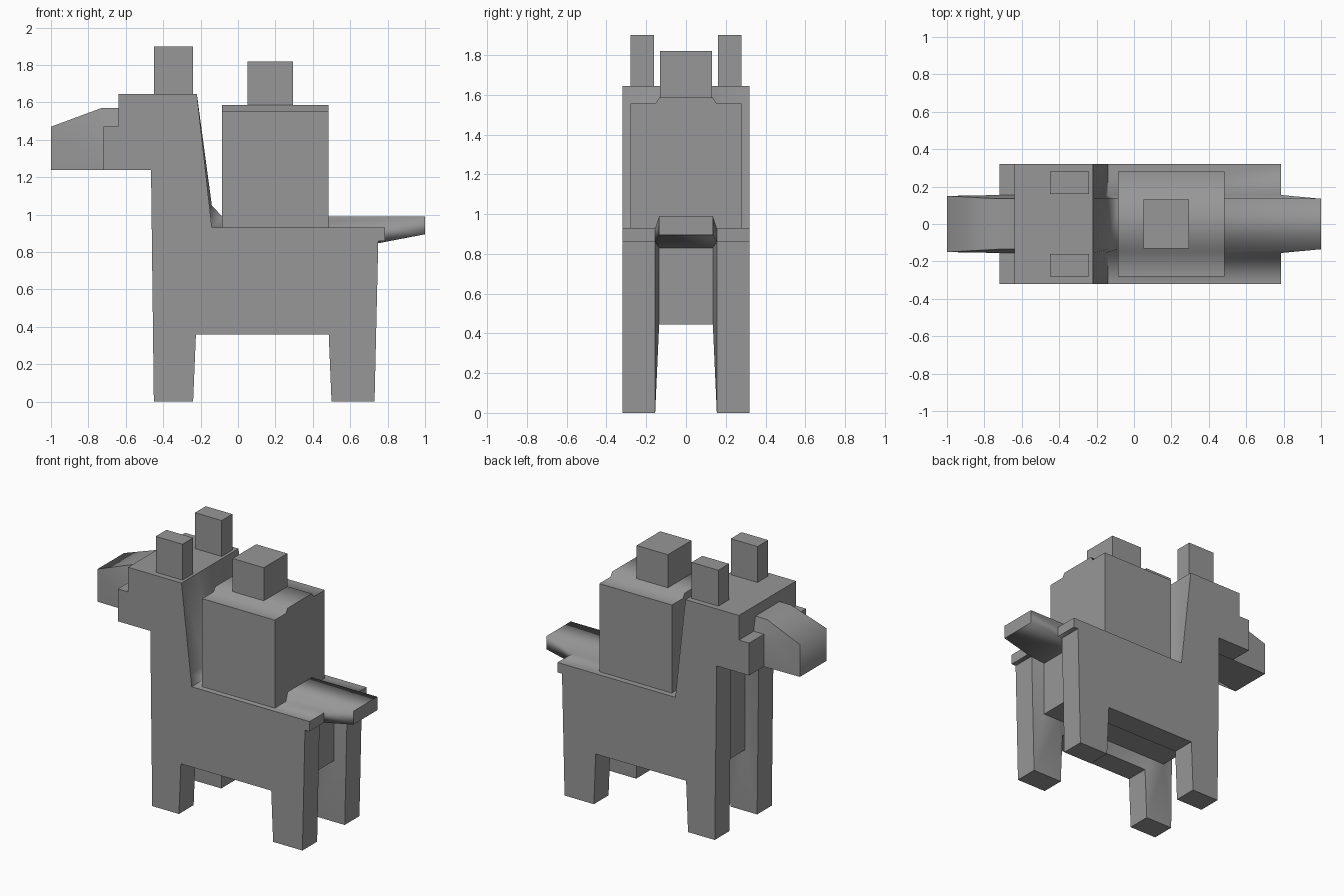
import bpy, bmesh, math

cube = bpy.data.objects.get("Cube")
if cube:
    bpy.data.objects.remove(cube, do_unlink=True)

# Single plain grey material
GREY = (0.31, 0.31, 0.31, 1)
mat = bpy.data.materials.new("plain_grey")
mat.use_nodes = True
mat.diffuse_color = GREY
bsdf = next(n for n in mat.node_tree.nodes if n.type == 'BSDF_PRINCIPLED')
bsdf.inputs["Base Color"].default_value = GREY
bsdf.inputs["Roughness"].default_value = 0.9


def finish(name, bm, angle):
    bmesh.ops.recalc_face_normals(bm, faces=bm.faces[:])
    mesh = bpy.data.meshes.new(name)
    bm.to_mesh(mesh)
    bm.free()
    mesh.materials.append(mat)
    obj = bpy.data.objects.new(name, mesh)
    bpy.context.collection.objects.link(obj)
    bpy.ops.object.select_all(action='DESELECT')
    obj.select_set(True)
    bpy.context.view_layer.objects.active = obj
    bpy.ops.object.shade_smooth_by_angle(angle=math.radians(angle))
    return obj


def box(name, x0, x1, y0, y1, z0, z1):
    bm = bmesh.new()
    bmesh.ops.create_cube(bm, size=1)
    for v in bm.verts:
        v.co.x = x1 if v.co.x > 0 else x0
        v.co.y = y1 if v.co.y > 0 else y0
        v.co.z = z1 if v.co.z > 0 else z0
    return finish(name, bm, 30)


def loft(name, pairs, half_width, seam=0.155):
    """Skin six side profiles across y: flank, seam, ridge, and their mirror."""
    bm = bmesh.new()
    rings = []
    for side in (-1, 1):
        trio = [
            [bm.verts.new((o[0], side * half_width, o[1])) for o, i in pairs],
            [bm.verts.new((o[0], side * seam, o[1])) for o, i in pairs],
            [bm.verts.new((i[0], side * (i[2] if len(i) > 2 else 0.135), i[1])) for o, i in pairs],
        ]
        rings += trio if side < 0 else trio[::-1]
    n = len(pairs)
    for a, b in zip(rings, rings[1:]):
        for k in range(n):
            j = (k + 1) % n
            bm.faces.new((a[k], a[j], b[j], b[k]))
    bm.faces.new(rings[0])
    bm.faces.new(rings[-1])
    return finish(name, bm, 72)


# Body, legs, neck, head and tail: flank outline paired with centre outline
body = [
    ((-0.72, 1.24), (-1.0, 1.24, 0.15)),     # snout tip
    ((-0.72, 1.47), (-1.0, 1.47, 0.15)),
    ((-0.70, 1.47), (-0.73, 1.57)),          # snout bridge
    ((-0.64, 1.47), (-0.64, 1.57)),
    ((-0.64, 1.645), (-0.64, 1.645)),        # head top
    ((-0.22, 1.645), (-0.22, 1.645)),
    ((-0.15, 1.02), (-0.14, 1.05)),          # neck back
    ((-0.14, 0.93), (-0.085, 0.99)),
    ((0.785, 0.93), (1.0, 0.99)),            # tail
    ((0.785, 0.86), (1.0, 0.895)),
    ((0.75, 0.86), (0.66, 0.83)),            # rump
    ((0.73, 0), (0.66, 0.445)),              # rear leg
    ((0.50, 0), (0.53, 0.445)),
    ((0.485, 0.36), (0.46, 0.445)),          # belly
    ((-0.225, 0.36), (-0.20, 0.445)),
    ((-0.24, 0), (-0.27, 0.445)),            # front leg
    ((-0.45, 0), (-0.37, 0.445)),
    ((-0.465, 1.24), (-0.37, 1.33)),         # throat
]
loft("body", body, 0.32)

# Pack with a raised centre band and a small block on top
pack = [
    ((-0.085, 0.92), (-0.085, 0.92)),
    ((-0.085, 1.555), (-0.085, 1.585)),
    ((0.485, 1.555), (0.485, 1.585)),
    ((0.485, 0.92), (0.485, 0.92)),
]
loft("back_pack", pack, 0.28)
box("pack_top", 0.05, 0.295, -0.132, 0.132, 1.57, 1.82)

# Ears
for name, s in (("right_ear", 1), ("left_ear", -1)):
    y0, y1 = sorted((s * 0.16, s * 0.28))
    box(name, -0.45, -0.24, y0, y1, 1.63, 1.90)
